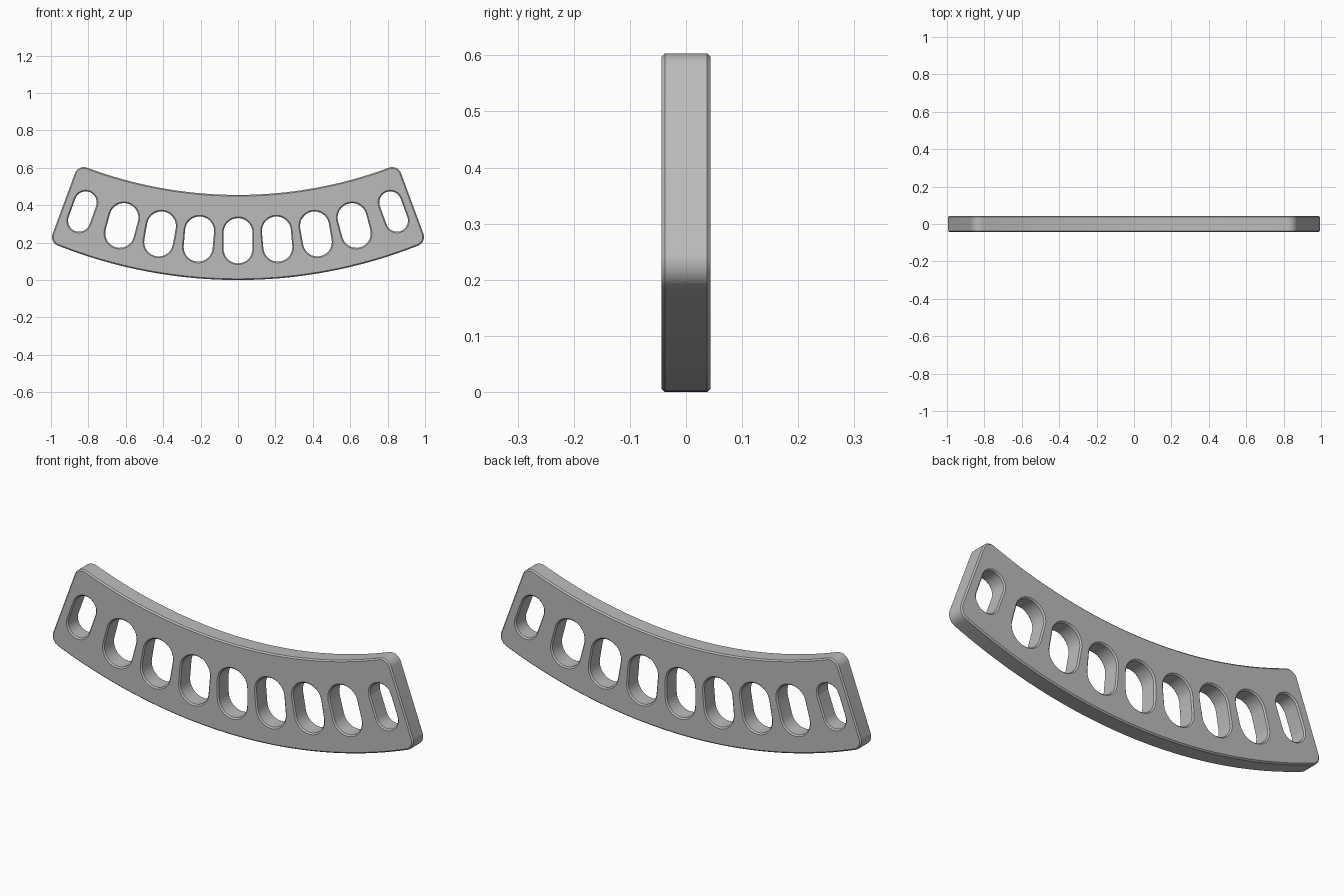
import bpy, bmesh
from math import sin, cos, pi, radians, atan2
from mathutils import Vector, Matrix

if "Cube" in bpy.data.objects:
    bpy.data.objects.remove(bpy.data.objects["Cube"], do_unlink=True)

HALF_DEPTH, CHAMFER, FILLET = 0.044, 0.0065, 0.05
LOW_R, TOP_R = 2.61, 2.31
LOW_C = Vector((0, LOW_R))
TOP_C = Vector((0, 0.455 + TOP_R))
SLOT_R = 2.4                      # radius of the row of slots
TILT = radians(20.3)              # lean of the straight ends


def arc(centre, radius, a0, a1, n):
    return [centre + radius * Vector((cos(a), sin(a)))
            for a in (a0 + (a1 - a0) * i / n for i in range(n + 1))]


def angle(v):
    return atan2(v.y, v.x)


def line_circle(p, d, centre, radius):
    """Lower crossing of an upward line with a circle."""
    q = p - centre
    b = q.dot(d)
    return p + d * (-b - (b * b - q.dot(q) + radius * radius) ** 0.5)


def outline():
    """Curved bar with rounded corners, counter-clockwise."""
    d = Vector((-sin(TILT), cos(TILT)))
    n = Vector((cos(TILT), sin(TILT)))
    inner = Vector((0.935, 0.4)) - n * FILLET
    low = line_circle(inner, d, LOW_C, LOW_R - FILLET)
    top = line_circle(inner, d, TOP_C, TOP_R + FILLET)
    low_a, top_a = angle(low - LOW_C), angle(top - TOP_C)
    right = arc(LOW_C, LOW_R, -pi / 2, low_a, 24)
    right += arc(low, FILLET, low_a, TILT, 10)[1:]
    right += arc(top, FILLET, TILT, top_a + pi, 10)
    right += arc(TOP_C, TOP_R, top_a, -pi / 2, 24)[1:]
    left = [Vector((-p.x, p.y)) for p in reversed(right[1:-1])]
    return right + left


def slot(centre, tilt, width, length):
    """Round-ended slot, clockwise so that it reads as a hole."""
    r, h = width / 2, (length - width) / 2
    pts = arc(Vector((0, h)), r, 0, pi, 16) + arc(Vector((0, -h)), r, pi, 2 * pi, 16)
    turn = Matrix.Rotation(tilt, 2)
    return [centre + turn @ p for p in reversed(pts)]


# Plate profile: outline plus nine slots, chamfered on both faces
loops = [outline()]
for i in range(-4, 5):
    a = radians(5 * i)
    r = SLOT_R
    centre = Vector((r * sin(a), 0.21 + r * (1 - cos(a))))
    if abs(i) == 4:
        centre = Vector((0.832 * i / 4, 0.366))
        loops.append(slot(centre, a, 0.118, 0.222))
    else:
        loops.append(slot(centre, a, 0.155, 0.242))

curve = bpy.data.curves.new("plate_profile", "CURVE")
curve.dimensions, curve.fill_mode = "2D", "BOTH"
curve.extrude = HALF_DEPTH - CHAMFER
curve.bevel_depth, curve.bevel_resolution = CHAMFER, 0
curve.offset = -CHAMFER
for pts in loops:
    spline = curve.splines.new("POLY")
    spline.points.add(len(pts) - 1)
    for sp, p in zip(spline.points, pts):
        sp.co = (p.x, p.y, 0, 1)
    spline.use_cyclic_u = True

helper = bpy.data.objects.new("plate_profile", curve)
bpy.context.collection.objects.link(helper)
bpy.context.view_layer.update()
mesh = bpy.data.meshes.new_from_object(
    helper.evaluated_get(bpy.context.evaluated_depsgraph_get()))
bpy.data.objects.remove(helper, do_unlink=True)

# Stand the plate upright
bm = bmesh.new()
bm.from_mesh(mesh)
bmesh.ops.remove_doubles(bm, verts=bm.verts, dist=0.0001)
bmesh.ops.rotate(bm, verts=bm.verts, matrix=Matrix.Rotation(pi / 2, 3, "X"))
bmesh.ops.recalc_face_normals(bm, faces=bm.faces)
bm.to_mesh(mesh)
bm.free()

grey = bpy.data.materials.new("plain_grey")
grey.use_nodes = True
colour = (0.5, 0.5, 0.5, 1)
grey.diffuse_color = colour
grey.node_tree.nodes["Principled BSDF"].inputs["Base Color"].default_value = colour
mesh.materials.clear()
mesh.materials.append(grey)
for f in mesh.polygons:
    f.material_index = 0

plate = bpy.data.objects.new("slotted_curved_plate", mesh)
bpy.context.collection.objects.link(plate)
bpy.context.view_layer.objects.active = plate
plate.select_set(True)
bpy.ops.object.shade_smooth_by_angle(angle=radians(30))
